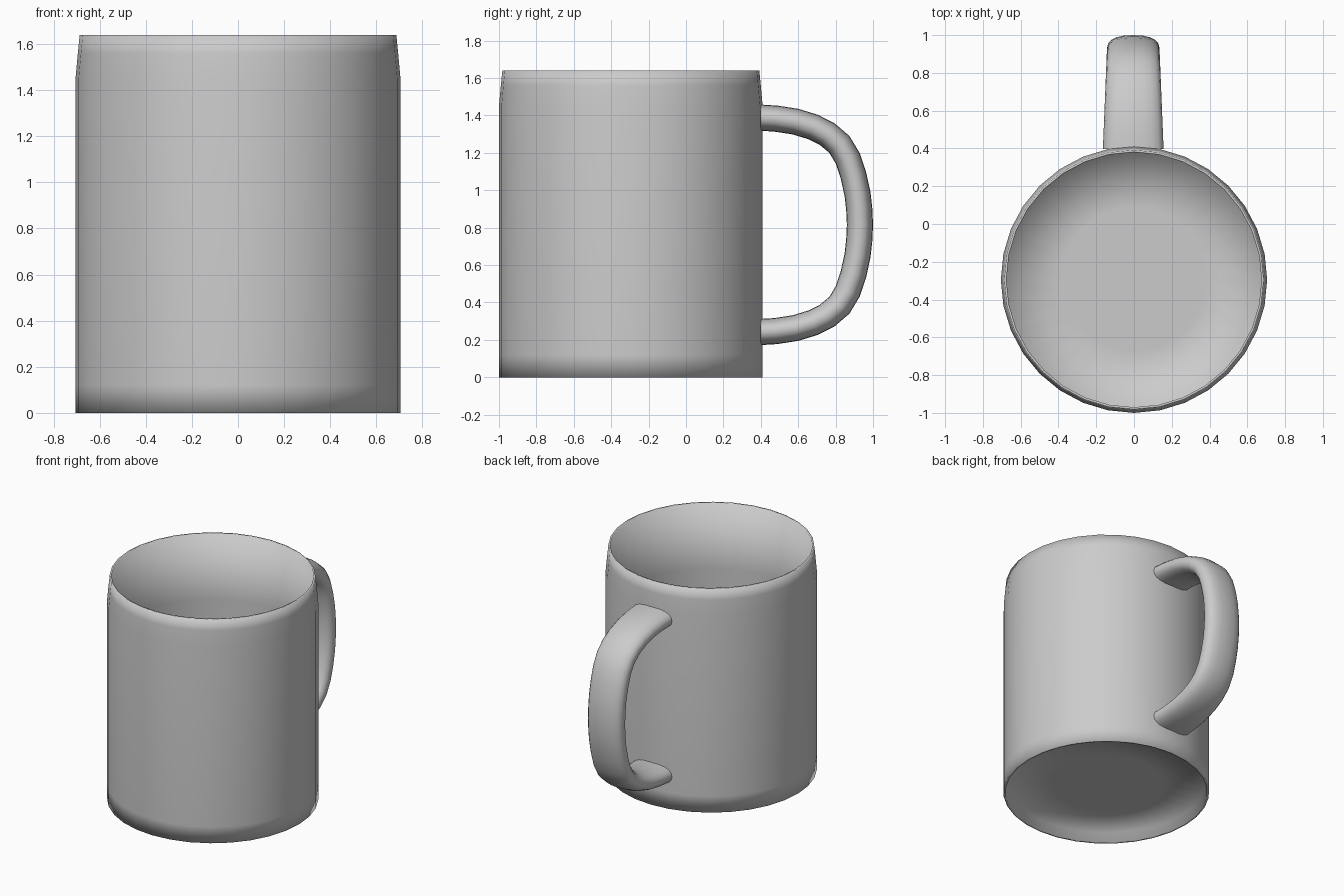
import bpy, bmesh, math
from mathutils import Vector

if "Cube" in bpy.data.objects:
    bpy.data.objects.remove(bpy.data.objects["Cube"])

mat = bpy.data.materials.new("plain grey")
mat.diffuse_color = (0.6, 0.6, 0.6, 1)
mat.use_nodes = True
mat.node_tree.nodes["Principled BSDF"].inputs["Base Color"].default_value = mat.diffuse_color


def finish(name, bm):
    bmesh.ops.recalc_face_normals(bm, faces=bm.faces)
    me = bpy.data.meshes.new(name)
    bm.to_mesh(me)
    bm.free()
    me.materials.append(mat)
    for p in me.polygons:
        p.use_smooth = True
    ob = bpy.data.objects.new(name, me)
    bpy.context.collection.objects.link(ob)
    return ob


def loft(bm, rings):
    loops = [[bm.verts.new(p) for p in ring] for ring in rings]
    n = len(loops[0])
    for a, b in zip(loops, loops[1:]):
        for i in range(n):
            j = (i + 1) % n
            bm.faces.new((a[i], a[j], b[j], b[i]))
    bm.faces.new(loops[0][::-1])
    bm.faces.new(loops[-1])


# Mug body: recessed base, outer wall, thin rim, inner wall and floor as (radius, height)
SIDES, CY = 32, -0.295
profile = [(0.38, 0.07), (0.675, 0.07), (0.69, 0), (0.705, 0), (0.705, 0.12),
           (0.705, 1.45), (0.695, 1.56), (0.687, 1.64),
           (0.675, 1.64), (0.682, 1.15), (0.682, 0.22), (0.675, 0.12), (0.38, 0.12)]
bm = bmesh.new()
loft(bm, [[(r * math.cos(2 * math.pi * i / SIDES),
            CY + r * math.sin(2 * math.pi * i / SIDES), z) for i in range(SIDES)]
          for r, z in profile])
finish("mug_body", bm)

# Handle: rounded flat band swept along a path mirrored about its middle height
MID = 0.815
half = [(0.398, 1.388), (0.48, 1.383), (0.585, 1.367), (0.68, 1.338), (0.755, 1.30),
        (0.82, 1.245), (0.865, 1.17), (0.895, 1.08), (0.917, 0.98), (0.926, 0.90)]
path = half + [(0.93, MID)] + [(y, 2 * MID - z) for y, z in reversed(half)]
pts = [Vector((0, y, z)) for y, z in path]


def spow(v, e):
    return math.copysign(abs(v) ** e, v)


rings = []
for k, p in enumerate(pts):
    t = (pts[min(k + 1, len(pts) - 1)] - pts[max(k - 1, 0)]).normalized()
    if k in (0, len(pts) - 1):
        t = Vector((0, 1 if k == 0 else -1, 0))
    nrm = Vector((0, -t.z, t.y))
    w = 0.161 - 0.022 * (p.y - 0.39) / 0.54
    ring = []
    for i in range(20):
        a = 2 * math.pi * i / 20
        ring.append(p + Vector((w * spow(math.cos(a), 0.85) - 0.004, 0, 0))
                    + nrm * 0.07 * spow(math.sin(a), 0.85))
    rings.append(ring)
bm = bmesh.new()
loft(bm, rings)
handle = finish("handle", bm)
for p in handle.data.polygons:
    if len(p.vertices) > 4:
        p.use_smooth = False
